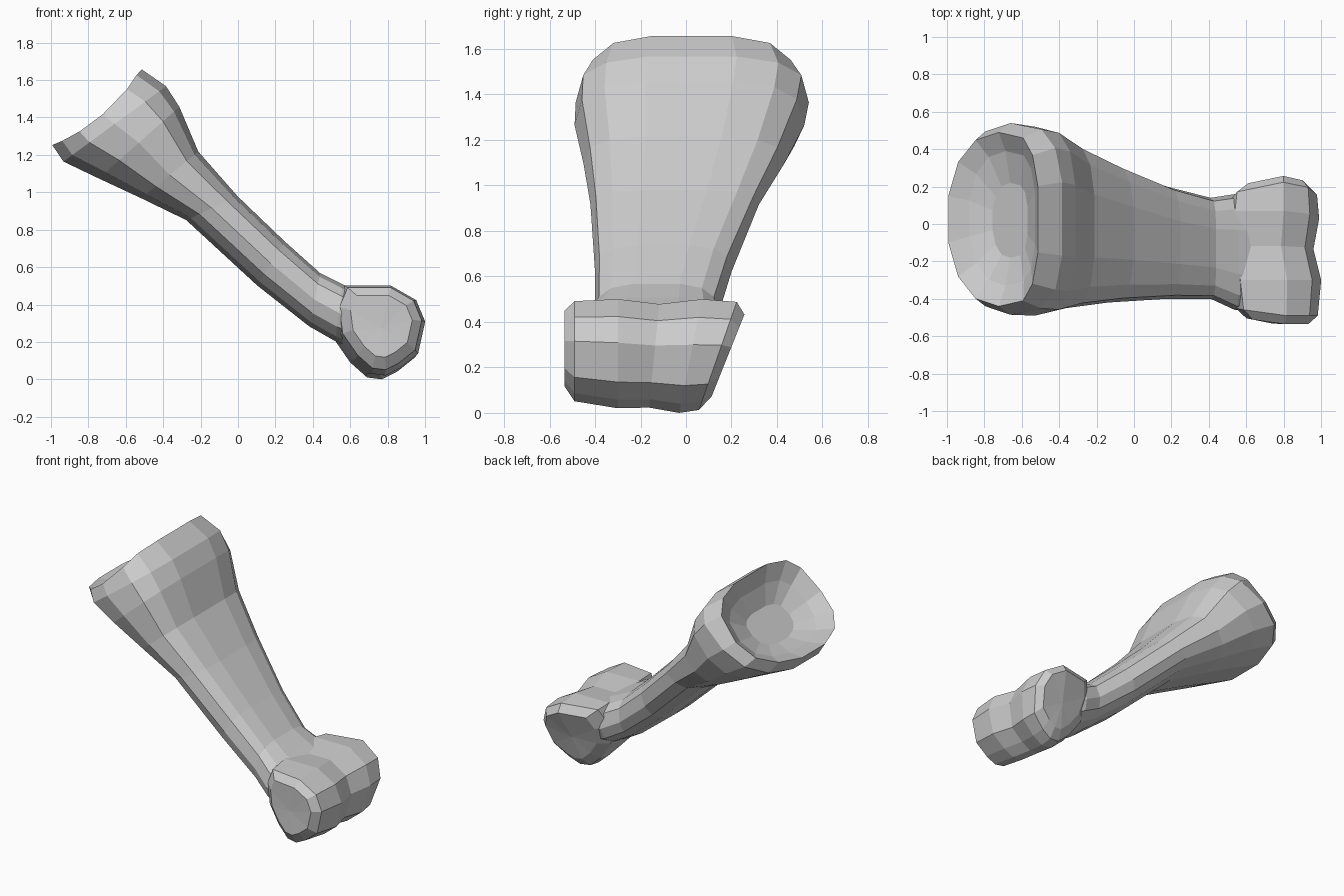
import bpy
import bmesh
import math
from mathutils import Vector

if "Cube" in bpy.data.objects:
    bpy.data.objects.remove(bpy.data.objects["Cube"])

SIDES = 14


def loft(name, rings):
    """Bridge closed rings of points and cap both ends."""
    bm = bmesh.new()
    loops = [[bm.verts.new(p) for p in ring] for ring in rings]
    n = len(loops[0])
    for a, b in zip(loops, loops[1:]):
        for i in range(n):
            j = (i + 1) % n
            bm.faces.new((a[i], a[j], b[j], b[i]))
    for cap in (loops[0], loops[-1]):
        c = bm.verts.new(sum((v.co for v in cap), Vector()) / n)
        for i in range(n):
            bm.faces.new((cap[i], cap[(i + 1) % n], c))
    bmesh.ops.recalc_face_normals(bm, faces=bm.faces)
    mesh = bpy.data.meshes.new(name)
    bm.to_mesh(mesh)
    bm.free()
    obj = bpy.data.objects.new(name, mesh)
    bpy.context.collection.objects.link(obj)
    return obj


def section(lx, lz, ux, uz, y0, y1, dip=0.0, sink=0.0):
    """Rounded shaft section from a lower to an upper point, flatter on top."""
    inward = Vector((0.63, 0, -0.77))
    pts = []
    for i in range(SIDES):
        a = 2 * math.pi * i / SIDES
        c, s = math.cos(a), math.sin(a)
        p = 0.64 if s > 0 else 0.88
        u = math.copysign(abs(c) ** p, c)
        v = math.copysign(abs(s) ** p, s)
        t = (v + 1) / 2
        pt = Vector((lx + (ux - lx) * t, (y0 + y1) / 2 + u * (y1 - y0) / 2,
                     lz + (uz - lz) * t))
        drop = abs(c) ** (5 if s > 0 else 2)
        pts.append(pt + inward * (dip * drop + sink))
    return pts


# Shaft with hollow socket at the broad upper end
shaft = loft("bone_shaft", [section(*r) for r in [
    (-0.84, 1.36, -0.65, 1.52, -0.18, 0.22, 0.0, 0.13),
    (-0.93, 1.30, -0.57, 1.60, -0.33, 0.39, 0.03, 0.07),
    (-1.00, 1.25, -0.51, 1.66, -0.44, 0.49, 0.05),
    (-0.94, 1.16, -0.38, 1.57, -0.485, 0.54, 0.0),
    (-0.75, 1.07, -0.31, 1.46, -0.49, 0.52),
    (-0.52, 0.965, -0.21, 1.22, -0.45, 0.43),
    (-0.28, 0.85, 0.00, 0.98, -0.42, 0.32),
    (0.10, 0.50, 0.25, 0.74, -0.40, 0.20),
    (0.38, 0.28, 0.44, 0.57, -0.40, 0.14),
    (0.52, 0.20, 0.56, 0.51, -0.46, 0.16),
    (0.70, 0.13, 0.74, 0.43, -0.44, 0.12),
]])

# Twin knuckles: side profile swept across y, pinched in the middle
profile = [(0.54, 0.50), (0.80, 0.50), (0.94, 0.42), (0.99, 0.30), (0.95, 0.12),
           (0.85, 0.04), (0.77, 0.0), (0.69, 0.01), (0.60, 0.09), (0.51, 0.22), (0.49, 0.38)]
cx, cz = 0.76, 0.26
knuckle_rings = []
# y position, scale, x shift, z shift, tilt, taper toward the shaft
for y, s, dx, dz, k, t in [(-0.535, 0.66, 0.02, 0.03, 0.0, -0.2),
                           (-0.49, 0.88, 0.02, 0.02, 0.0, -0.2),
                           (-0.30, 0.96, 0.02, 0.01, 0.0, 0.0),
                           (-0.14, 0.91, -0.01, 0.0, 0.1, 0.0),
                           (0.02, 1.0, 0.0, 0.0, 0.2, 0.0),
                           (0.14, 0.95, 0.0, 0.0, 0.35, 0.3),
                           (0.185, 0.72, 0.01, 0.0, 0.4, 0.3)]:
    knuckle_rings.append([
        Vector((cx + (x - cx) * s + dx,
                y + k * (z - 0.25) * s - t * max(0, 0.72 - x) * s,
                cz + (z - cz) * s + dz)) for x, z in profile])
knuckles = loft("bone_knuckles", knuckle_rings)

# Fuse knuckles to the shaft
union = shaft.modifiers.new("fuse", 'BOOLEAN')
union.operation = 'UNION'
union.solver = 'EXACT'
union.object = knuckles
bpy.context.view_layer.objects.active = shaft
shaft.select_set(True)
bpy.ops.object.modifier_apply(modifier=union.name)
bpy.data.objects.remove(knuckles)
shaft.name = "finger_bone"
